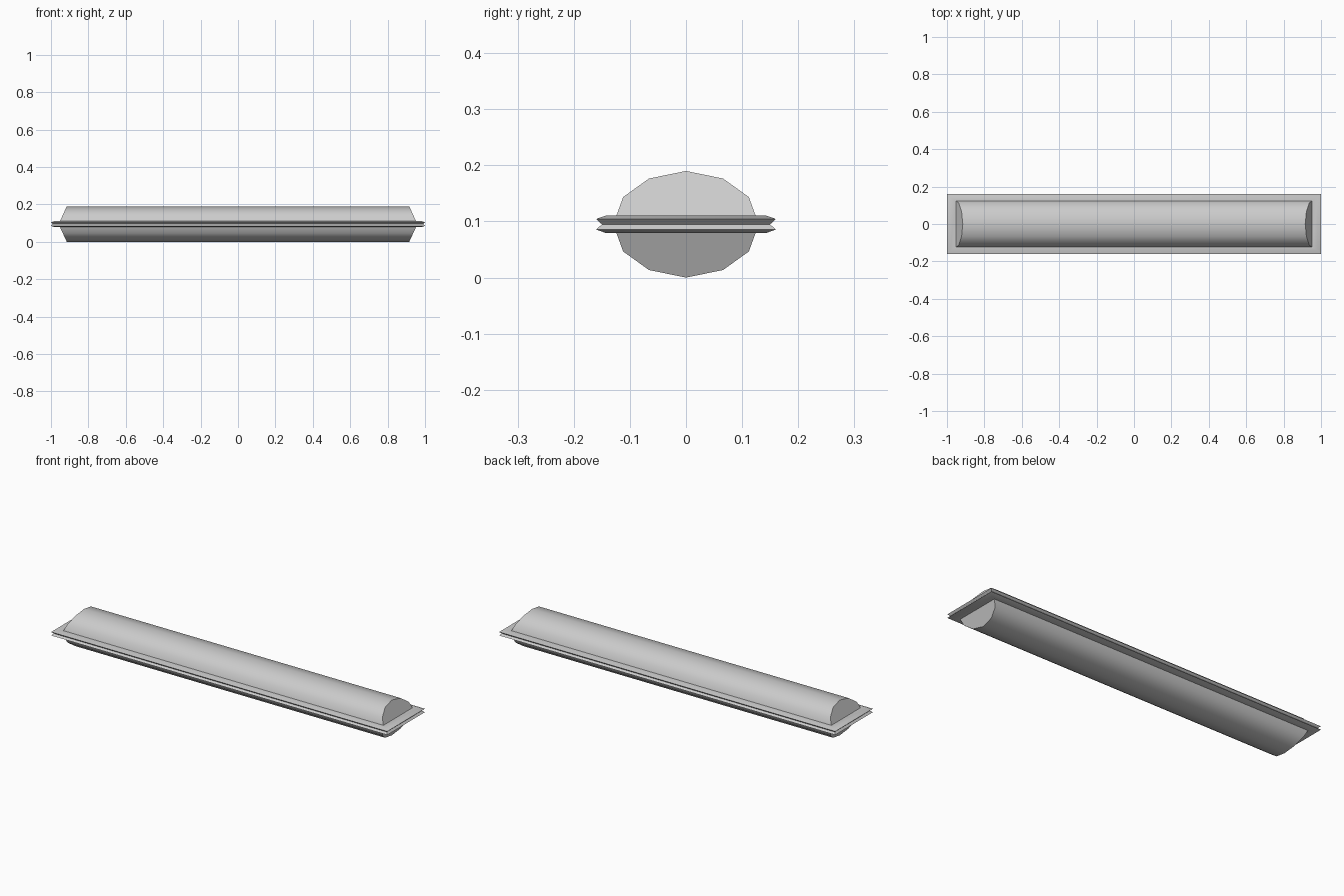
import bpy, bmesh, math

if "Cube" in bpy.data.objects:
    bpy.data.objects.remove(bpy.data.objects["Cube"])

ZC = 0.095        # height of the middle plane
LIP = 0.0155      # half thickness of the frame


def finish(name, bm):
    bmesh.ops.recalc_face_normals(bm, faces=bm.faces)
    mesh = bpy.data.meshes.new(name)
    bm.to_mesh(mesh)
    bm.free()
    obj = bpy.data.objects.new(name, mesh)
    obj.location.z = ZC
    bpy.context.collection.objects.link(obj)
    bpy.ops.object.select_all(action='DESELECT')
    obj.select_set(True)
    bpy.context.view_layer.objects.active = obj
    bpy.ops.object.shade_smooth_by_angle(angle=math.radians(40))
    return obj


def bridge(bm, a, b, closed):
    n = len(a)
    for i in range(n if closed else n - 1):
        j = (i + 1) % n
        bm.faces.new((a[i], a[j], b[j], b[i]))


# Frame: rectangular rings with a V groove around the outer edge
upper = [(0.952, 0.124, LIP), (0.983, 0.143, LIP), (1.0, 0.16, 0.0095)]
rings = upper + [(0.99, 0.15, 0.0)] + [(x, y, -z) for x, y, z in reversed(upper)]
bm = bmesh.new()
loops = [[bm.verts.new((sx * x, sy * y, z))
          for sx, sy in ((-1, -1), (1, -1), (1, 1), (-1, 1))] for x, y, z in rings]
for a, b in zip(loops, loops[1:]):
    bridge(bm, a, b, True)
finish("frame", bm)

# Covers: faceted half tubes with sloping ends, above and below the frame
half = [(0.124, LIP), (0.112, 0.0485), (0.066, 0.0815)]
profile = half + [(0.0, 0.095)] + [(-y, z) for y, z in reversed(half)]


def cover(name, side):
    bm = bmesh.new()
    ends = []
    for sx in (-1, 1):
        ends.append([bm.verts.new((sx * (0.952 - 0.46 * (z - LIP)), y, side * z))
                     for y, z in profile])
    bridge(bm, ends[0], ends[1], False)
    for end in ends:
        bm.faces.new(end)
    obj = finish(name, bm)
    # Keep faces pointing outward on the open shell
    if obj.data.polygons[2].normal.z * side < 0:
        obj.data.flip_normals()


cover("upper_cover", 1)
cover("lower_cover", -1)
